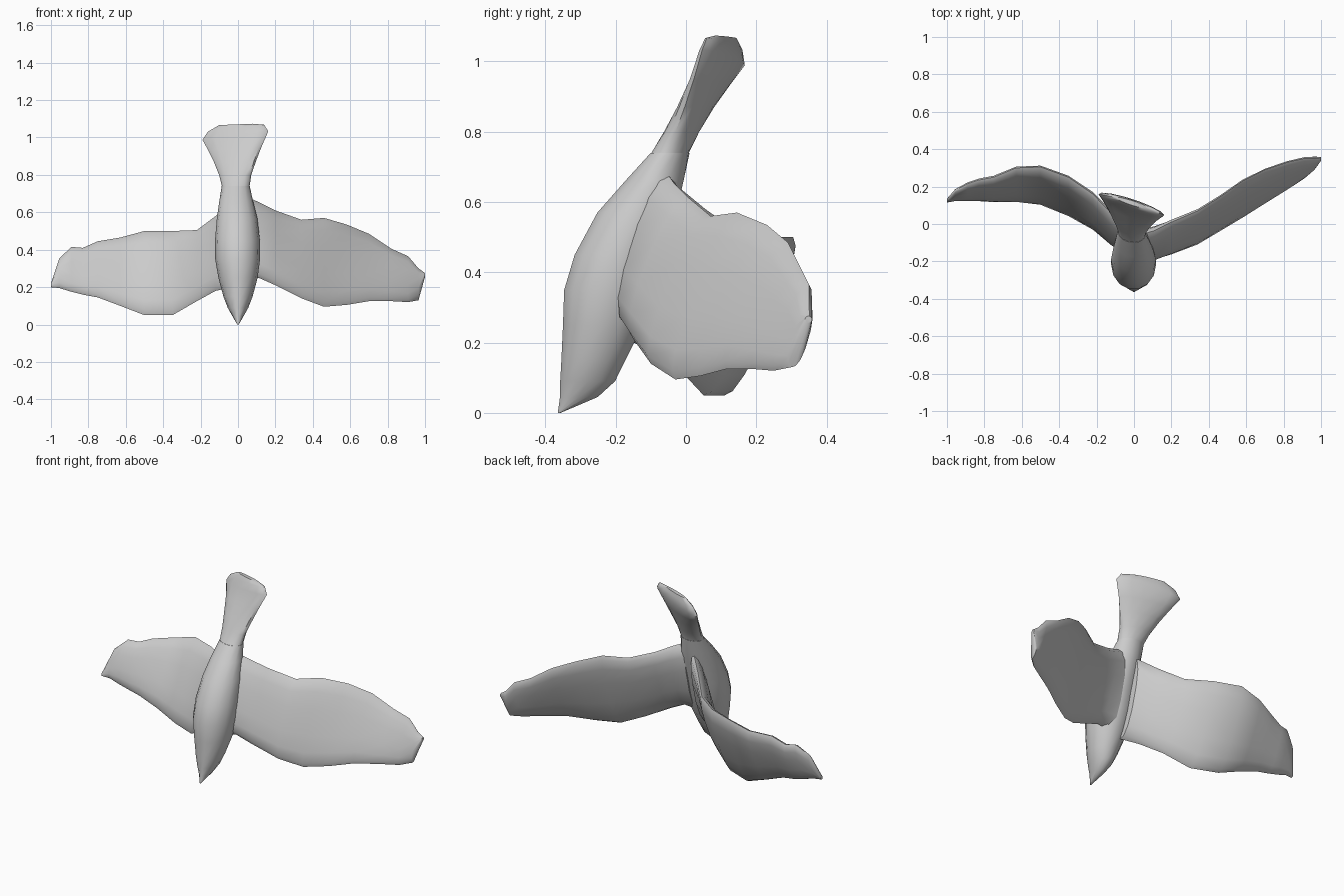
import bpy, bmesh
from math import cos, sin, pi, hypot, radians, copysign

N = 14


def loft(name, rings):
    """Skin a list of closed rings and cap both ends."""
    bm = bmesh.new()
    loops = [[bm.verts.new(p) for p in ring] for ring in rings]
    for a, b in zip(loops, loops[1:]):
        for i in range(N):
            j = (i + 1) % N
            bm.faces.new((a[i], a[j], b[j], b[i]))
    bm.faces.new(loops[0])
    bm.faces.new(loops[-1])
    bmesh.ops.recalc_face_normals(bm, faces=bm.faces)
    mesh = bpy.data.meshes.new(name)
    bm.to_mesh(mesh)
    bm.free()
    obj = bpy.data.objects.new(name, mesh)
    bpy.context.collection.objects.link(obj)
    bpy.ops.object.select_all(action='DESELECT')
    obj.select_set(True)
    bpy.context.view_layer.objects.active = obj
    bpy.ops.object.shade_smooth_by_angle(angle=radians(45))
    return obj


def trunk_ring(z, xc, hw, y0, y1, skew=0, tilt=0):
    """Level oval from front y0 to back y1; skew twists it, tilt slopes it."""
    ring = []
    for i in range(N):
        t = 2 * pi * i / N
        dx = hw * cos(t)
        ring.append((xc + dx, (y0 + y1) / 2 + (y1 - y0) / 2 * sin(t) + skew * dx,
                     z + tilt * dx))
    return ring


def wing_ring(x, zt, yt, zb, yb, h):
    """Flattened oval between the upper and lower wing edges at span x."""
    cy, cz = (yt - yb) / 2, (zt - zb) / 2
    ln = hypot(cy, cz)
    ny, nz = cz / ln, -cy / ln
    ring = []
    for i in range(N):
        t = 2 * pi * i / N
        c = copysign(abs(cos(t)) ** 0.8, cos(t))
        s = h * sin(t)
        ring.append((x, (yt + yb) / 2 + cy * c + ny * s, (zt + zb) / 2 + cz * c + nz * s))
    return ring


# Head and body, beak pointing down
body = [
    (0.00, 0, 0.004, -0.365, -0.357), (0.045, 0, 0.03, -0.36, -0.25),
    (0.09, 0, 0.055, -0.36, -0.20), (0.15, 0, 0.078, -0.357, -0.17),
    (0.25, 0, 0.105, -0.353, -0.12), (0.35, -0.002, 0.12, -0.35, -0.085),
    (0.45, -0.003, 0.12, -0.32, -0.06), (0.57, -0.005, 0.108, -0.255, -0.025),
    (0.66, -0.01, 0.09, -0.175, -0.005), (0.74, -0.012, 0.075, -0.10, 0.01, -0.1),
]
# Fanned tail, twisted a little to one side
tail = [
    (0.66, -0.01, 0.085, -0.17, -0.008), (0.74, -0.012, 0.074, -0.098, 0.008, -0.1),
    (0.80, -0.015, 0.086, -0.06, 0.035, -0.2), (0.87, -0.017, 0.112, -0.015, 0.07, -0.28),
    (0.94, -0.017, 0.142, 0.03, 0.105, -0.32, 0.06),
    (1.01, -0.014, 0.176, 0.07, 0.135, -0.32, 0.13),
    (1.05, -0.01, 0.15, 0.085, 0.13, -0.32, 0.12),
    (1.07, -0.01, 0.09, 0.10, 0.125, -0.32, 0.04),
]
loft("body", [trunk_ring(*s) for s in body])
loft("tail", [trunk_ring(*s) for s in tail])

# Wings: span x, upper edge z and y, lower edge z and y, half thickness
right_wing = [
    (0.03, 0.69, -0.06, 0.24, -0.17, 0.06), (0.11, 0.655, -0.035, 0.25, -0.17, 0.06),
    (0.20, 0.61, 0.01, 0.21, -0.15, 0.047), (0.34, 0.56, 0.07, 0.14, -0.10, 0.04),
    (0.46, 0.57, 0.145, 0.095, -0.03, 0.037), (0.58, 0.535, 0.23, 0.105, 0.04, 0.035),
    (0.70, 0.485, 0.29, 0.125, 0.115, 0.032), (0.82, 0.405, 0.33, 0.125, 0.19, 0.03),
    (0.91, 0.365, 0.35, 0.12, 0.25, 0.028), (0.965, 0.30, 0.35, 0.13, 0.30, 0.024),
    (1.00, 0.275, 0.352, 0.255, 0.345, 0.01),
]
left_wing = [
    (-0.03, 0.65, -0.03, 0.20, -0.15, 0.06), (-0.12, 0.58, 0.055, 0.18, -0.10, 0.052),
    (-0.22, 0.505, 0.16, 0.125, -0.02, 0.045), (-0.35, 0.50, 0.25, 0.05, 0.05, 0.04),
    (-0.50, 0.50, 0.305, 0.05, 0.11, 0.037), (-0.63, 0.465, 0.30, 0.10, 0.125, 0.035),
    (-0.75, 0.445, 0.25, 0.145, 0.125, 0.032), (-0.83, 0.41, 0.235, 0.16, 0.13, 0.03),
    (-0.89, 0.415, 0.215, 0.175, 0.13, 0.026), (-0.955, 0.355, 0.18, 0.195, 0.13, 0.02),
    (-1.00, 0.22, 0.13, 0.20, 0.12, 0.01),
]
loft("right_wing", [wing_ring(*s) for s in right_wing])
loft("left_wing", [wing_ring(*s) for s in left_wing])
